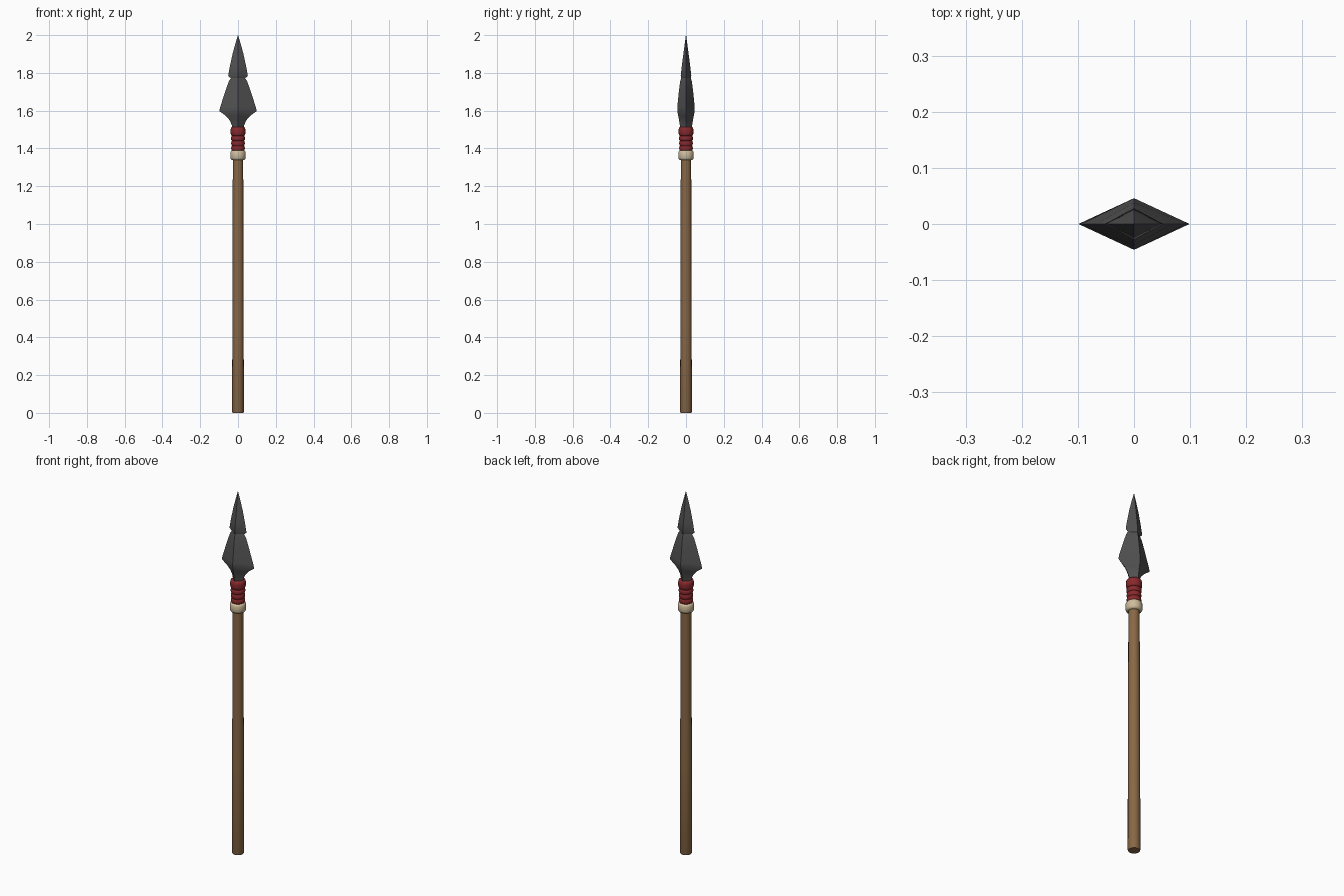
import bpy, math

if "Cube" in bpy.data.objects:
    bpy.data.objects.remove(bpy.data.objects["Cube"])


def material(name, rgb):
    m = bpy.data.materials.new(name)
    m.diffuse_color = (*rgb, 1)
    m.use_nodes = True
    m.node_tree.nodes["Principled BSDF"].inputs["Base Color"].default_value = m.diffuse_color
    return m


wood = material("brown wood", (0.25, 0.137, 0.06))
stone = material("dark stone", (0.085, 0.085, 0.085))
cord = material("red cord", (0.25, 0.022, 0.025))
bone = material("cream bone", (0.62, 0.5, 0.33))


def loft(name, rings, sides, mat, angle):
    """Stack of rings (z, half width x, half width y), capped at both ends."""
    verts, faces = [], []
    for z, rx, ry in rings:
        for i in range(sides):
            a = 2 * math.pi * i / sides
            verts.append((rx * math.cos(a), ry * math.sin(a), z))
    for k in range(len(rings) - 1):
        for i in range(sides):
            j = (i + 1) % sides
            faces.append((k * sides + i, k * sides + j,
                          (k + 1) * sides + j, (k + 1) * sides + i))
    faces.append(tuple(reversed(range(sides))))
    top = (len(rings) - 1) * sides
    faces.append(tuple(range(top, top + sides)))
    mesh = bpy.data.meshes.new(name)
    mesh.from_pydata(verts, [], faces)
    mesh.materials.append(mat)
    ob = bpy.data.objects.new(name, mesh)
    bpy.context.collection.objects.link(ob)
    bpy.ops.object.select_all(action='DESELECT')
    ob.select_set(True)
    bpy.context.view_layer.objects.active = ob
    bpy.ops.object.shade_smooth_by_angle(angle=math.radians(angle))
    return ob


def turned(name, profile, sides, mat, angle=40):
    return loft(name, [(z, r, r) for z, r in profile], sides, mat, angle)


# Slightly tapered shaft
turned("shaft", [(0, 0.029), (0.006, 0.031), (0.5, 0.03), (1.0, 0.0285),
                 (1.5, 0.027)], 16, wood)

# Rounded collar under the binding
turned("collar", [(1.338, 0.030), (1.341, 0.037), (1.350, 0.041),
                  (1.379, 0.041), (1.387, 0.037), (1.390, 0.028)], 24, bone, 60)

# Cord binding: core plus bulging wraps, the top one thicker
turned("binding_core", [(1.385, 0.031), (1.512, 0.031)], 20, cord)
for n, (z, h, r) in enumerate([(1.401, 0.013, 0.036), (1.427, 0.013, 0.036),
                               (1.453, 0.013, 0.037), (1.490, 0.024, 0.040)]):
    prof = []
    for k in range(9):
        a = math.pi * (k / 8 - 0.5)
        prof.append((z + h * math.sin(a), 0.028 + (r - 0.028) * math.cos(a) ** 0.6
                     if 0 < k < 8 else 0.028))
    turned(f"binding_wrap_{n + 1}", prof, 20, cord, 60)

# Leaf-shaped head with a diamond section, notch and flared barbs
loft("spear_head", [
    (1.500, 0.030, 0.030), (1.525, 0.033, 0.033), (1.550, 0.045, 0.037),
    (1.572, 0.064, 0.041), (1.598, 0.099, 0.046), (1.620, 0.094, 0.046),
    (1.700, 0.068, 0.038), (1.755, 0.049, 0.031), (1.772, 0.038, 0.026),
    (1.784, 0.052, 0.028), (1.830, 0.044, 0.023), (1.900, 0.029, 0.014),
    (1.960, 0.0125, 0.006), (2.000, 0.0005, 0.0005)], 4, stone, 30)
